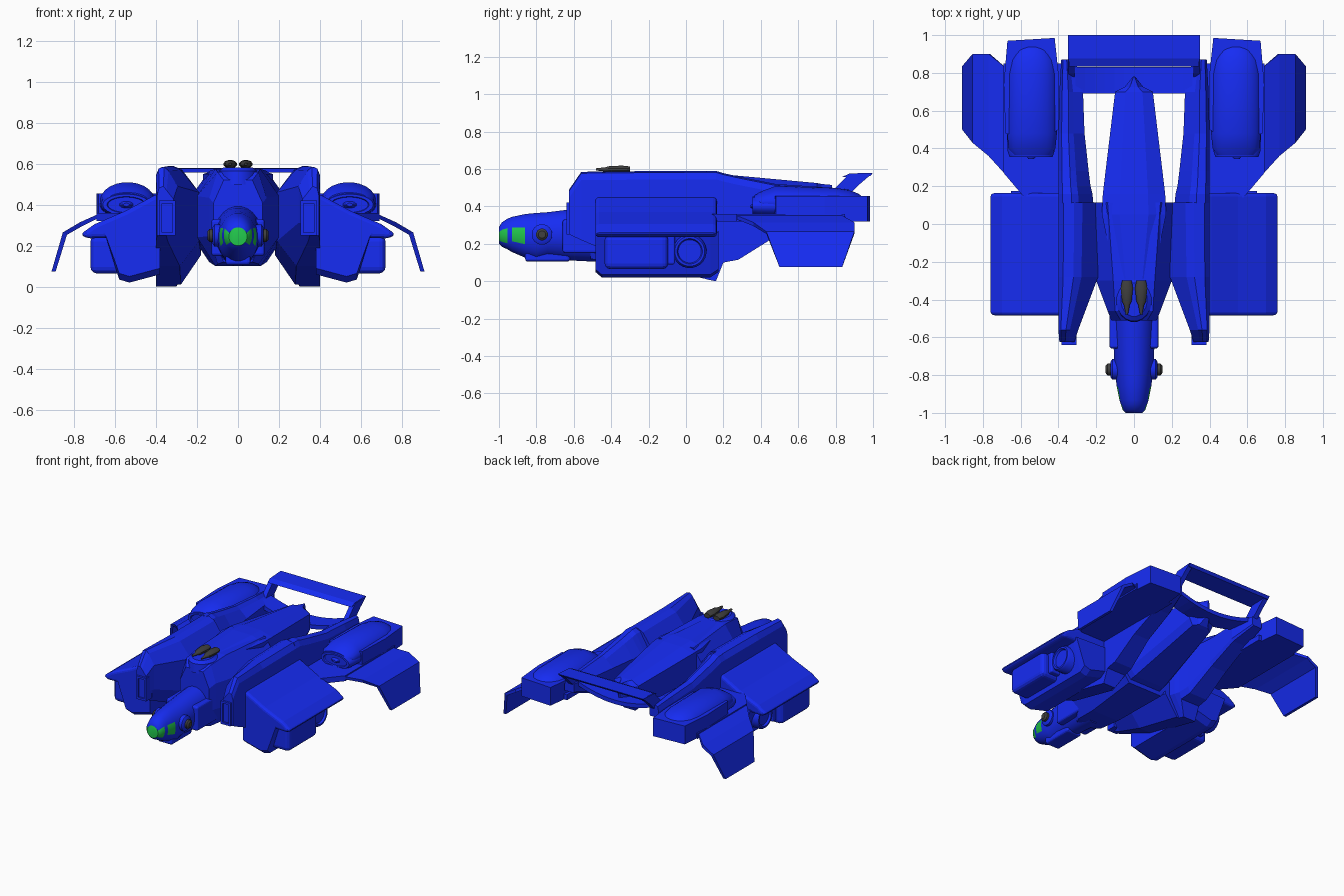
import bpy, bmesh
from math import sin, cos, pi, radians

if "Cube" in bpy.data.objects:
    bpy.data.objects.remove(bpy.data.objects["Cube"])


def material(name, rgb):
    m = bpy.data.materials.new(name)
    m.diffuse_color = (*rgb, 1)
    m.use_nodes = True
    m.node_tree.nodes["Principled BSDF"].inputs["Base Color"].default_value = m.diffuse_color
    return m


BLUE = material("blue_paint", (0.008, 0.025, 0.9))
GREEN = material("green_glass", (0.015, 0.55, 0.07))
DARK = material("dark_metal", (0.05, 0.05, 0.05))


def loft(name, rings, mat=BLUE, mirror=True, bevel=0, smooth=False):
    """Skin a list of equal-length point rings and cap both ends."""
    bm = bmesh.new()
    vs = [[bm.verts.new(p) for p in r] for r in rings]
    n = len(rings[0])
    for a, b in zip(vs, vs[1:]):
        for i in range(n):
            j = (i + 1) % n
            bm.faces.new((a[i], a[j], b[j], b[i]))
    bm.faces.new(vs[0])
    bm.faces.new(vs[-1])
    bmesh.ops.recalc_face_normals(bm, faces=bm.faces)
    me = bpy.data.meshes.new(name)
    bm.to_mesh(me)
    bm.free()
    me.materials.append(mat)
    if smooth:
        me.shade_smooth()
        me.set_sharp_from_angle(angle=radians(35))
    ob = bpy.data.objects.new(name, me)
    bpy.context.collection.objects.link(ob)
    if bevel:
        b = ob.modifiers.new("bevel", "BEVEL")
        b.width, b.segments, b.limit_method = bevel, 3, "ANGLE"
    if mirror:
        ob.modifiers.new("mirror", "MIRROR")
    return ob


def put(axis, d, u, v):
    return {"x": (d, u, v), "y": (u, d, v), "z": (u, v, d)}[axis]


def prism(name, axis, a, b, poly, **kw):
    return loft(name, [[put(axis, d, u, v) for u, v in poly] for d in (a, b)], **kw)


def box(name, x, y, z, **kw):
    return prism(name, "z", *z, [(x[0], y[0]), (x[1], y[0]), (x[1], y[1]), (x[0], y[1])], **kw)


def round_loft(name, axis, c, stations, n=20, **kw):
    """Stations are (distance, radius_u, radius_v) or with an own centre v at the end."""
    rings = []
    for s in stations:
        d, ru, rv = s[:3]
        cv = s[3] if len(s) > 3 else c[1]
        rings.append([put(axis, d, c[0] + ru * cos(2 * pi * (i + .5) / n),
                          cv + rv * sin(2 * pi * (i + .5) / n)) for i in range(n)])
    return loft(name, rings, smooth=True, **kw)


# Nose pod with glazed front panel and side windows
nose_profile = [(-1.0, .045, .20, .29), (-.985, .06, .185, .315), (-.955, .07, .17, .335),
                (-.93, .078, .155, .345), (-.86, .092, .125, .36), (-.80, .10, .105, .366),
                (-.74, .105, .125, .37), (-.62, .11, .11, .385), (-.42, .12, .10, .40)]
nose = round_loft("nose_pod", "y", (0, 0),
                  [(y, w, (t - b) / 2, (t + b) / 2) for y, w, b, t in nose_profile],
                  n=24, mirror=False)
nose.data.materials.append(GREEN)
for f in nose.data.polygons:
    x, y, z = f.center
    side = abs(z - .245) < .6 * abs(x) and (y < -.96 or -.93 < y < -.86)
    if side or y < -.995:
        f.material_index = 1
box("neck_side_block", (.07, .13), (-.66, -.4), (.15, .33), bevel=.015)
box("chin_block", (-.06, .06), (-.86, -.62), (.105, .16), mirror=False, bevel=.015)
round_loft("nose_gun_mount", "x", (-.77, .25), [(.08, .055, .055), (.115, .055, .055), (.125, .04, .04)])
round_loft("nose_gun", "x", (-.77, .25), [(.11, .032, .032), (.14, .032, .032), (.15, .02, .02)],
           n=12, mat=DARK)


# Central hull and tapering spine: (y, half width, shoulder half width, bottom, top)
def hull_ring(y, w, s, b, t):
    h = t - b
    right = [(s, b), (w, b + h * .3), (w, b + h * .72), (s, t)]
    return [(x, y, z) for x, z in right] + [(-x, y, z) for x, z in reversed(right)]


def spine_ring(y, w, b, t):
    right = [(w * .75, b), (w, b + .05), (w, t - .03), (w * .45, t)]
    return [(x, y, z) for x, z in right] + [(-x, y, z) for x, z in reversed(right)]


loft("central_hull", [hull_ring(*s) for s in [
    (-.51, .12, .07, .12, .52), (-.46, .14, .10, .11, .56), (-.30, .20, .11, .10, .575),
    (.115, .23, .14, .12, .565)]], mirror=False)
loft("rear_spine", [spine_ring(*s) for s in [
    (-.29, .10, .14, .578), (.05, .17, .14, .58), (.16, .165, .16, .575), (.70, .10, .33, .525),
    (.725, .05, .34, .52), (.78, .006, .40, .515)]], mirror=False)

# Top turret with twin guns
round_loft("turret_base", "z", (0, -.40), [(.50, .10, .12), (.565, .095, .115), (.583, .07, .09)],
           mirror=False)
round_loft("turret_gun", "y", (.038, .598), [
    (-.48, .006, .006), (-.43, .016, .012), (-.41, .026, .018), (-.34, .034, .021),
    (-.30, .026, .016)], n=12, mat=DARK)


# Long side booms: (y, inner x, outer x, bottom, top), foot = where the flat bottom begins
def boom_ring(y, i, o, b, t, foot=.45, rise=.25):
    w, h = o - i, t - b
    return [(o, y, b), (i + w * foot, y, b), (i, y, b + h * rise), (i, y, b + h * .74),
            (i + w * .42, y, t - .02), (i + w * .62, y, t), (o - w * .12, y, t - .008),
            (o, y, t - .045)]


loft("side_boom", [boom_ring(*s) for s in [
    (-.625, .315, .395, .25, .49), (-.56, .295, .40, .22, .585), (-.28, .19, .40, .10, .588),
    (.115, .18, .40, .01, .59)]])
loft("boom_rear", [boom_ring(*s) for s in [
    (.11, .215, .40, .01, .59), (.16, .22, .40, 0, .59), (.20, .23, .40, .10, .578, .1, .1),
    (.28, .24, .40, .115, .56, .1, .1), (.48, .262, .40, .24, .52, .1, .1),
    (.70, .27, .395, .34, .505, .1, .1), (.87, .31, .385, .40, .49, .1, .1)]])


# Boom air intakes with a recessed mouth
def frame(y, d):
    return [(.305 + d, y, .25 + d), (.385 - d, y, .25 + d), (.385 - d, y, .42 - d), (.305 + d, y, .42 - d)]


loft("boom_intake", [frame(-.57, 0), frame(-.64, 0), frame(-.64, .015), frame(-.627, .015)])

# Shoulder pods, lower housings and side drums
prism("shoulder_pod", "y", -.485, .165,
      [(.37, .46), (.41, .445), (.55, .37), (.70, .305), (.77, .255), (.735, .235), (.37, .25)],
      bevel=.022)
loft("lower_housing", [[(.38, y, b + .04), (.53, y, b), (.58, y, b + .015), (.65, y, .26), (.38, y, .27)]
                       for y, b in [(-.485, .05), (-.45, .02), (.13, .02), (.175, .05)]])
box("lower_pod", (.45, .72), (-.435, -.095), (.065, .25), bevel=.03)
round_loft("side_drum", "x", (.02, .16), [
    (.42, .09, .09), (.65, .09, .09), (.665, .08, .08), (.665, .068, .068), (.65, .062, .062)], n=24)
box("drum_bracket", (.45, .67), (-.11, -.06), (.09, .25), bevel=.01)

# Rear wing plate and engine nacelles
prism("rear_wing", "z", .32, .36,
      [(.38, .14), (.58, .14), (.69, .27), (.69, .85), (.38, .85)])
prism("engine_block", "z", .32, .455,
      [(.40, .50), (.40, .80), (.42, .985), (.67, .97), (.69, .74), (.68, .48), (.60, .46), (.46, .46)])
round_loft("engine_dome", "y", (.54, .42), [
    (.365, .10, .04), (.40, .125, .06), (.48, .133, .09), (.80, .132, .08), (.87, .12, .068),
    (.92, .09, .05), (.945, .055, .03), (.955, .02, .01)], n=24)
round_loft("engine_intake", "y", (.545, .40), [
    (.50, .13, .065), (.385, .125, .06), (.355, .115, .052), (.355, .095, .04), (.364, .09, .037)], n=24)
round_loft("intake_hub", "y", (.545, .40), [(.37, .04, .02), (.345, .015, .008)], n=12)

# Drooping winglets: (x, z, leading y, trailing y, thickness offset x and z)
T = .02
loft("winglet", [[(x, a, z), (x, b, z), (x - tx, b, z - tz), (x - tx, a, z - tz)]
                 for x, z, a, b, tx, tz in [
                     (.67, .36, .25, .82, 0, T), (.77, .315, .36, .90, .008, T),
                     (.855, .265, .43, .90, T, .012), (.91, .075, .50, .835, T, 0)]])

# Sagging cross beam between the boom tails
beam = []
for k in range(-6, 7):
    x, z = .31 * k / 6, .385 + .06 * (k / 6) ** 2
    beam.append([(x, .69, z), (x, .83, z), (x, .83, z + .03), (x, .69, z + .03)])
loft("cross_beam", beam, mirror=False)

# Rear spoiler blade and its end posts
prism("spoiler_blade", "x", -.345, .345, [(.835, .558), (.875, .576), (1, .58), (.985, .562)],
      mirror=False)
prism("spoiler_post", "x", .315, .35,
      [(.77, .46), (.80, .50), (.87, .572), (1, .58), (.93, .52), (.87, .46)])
